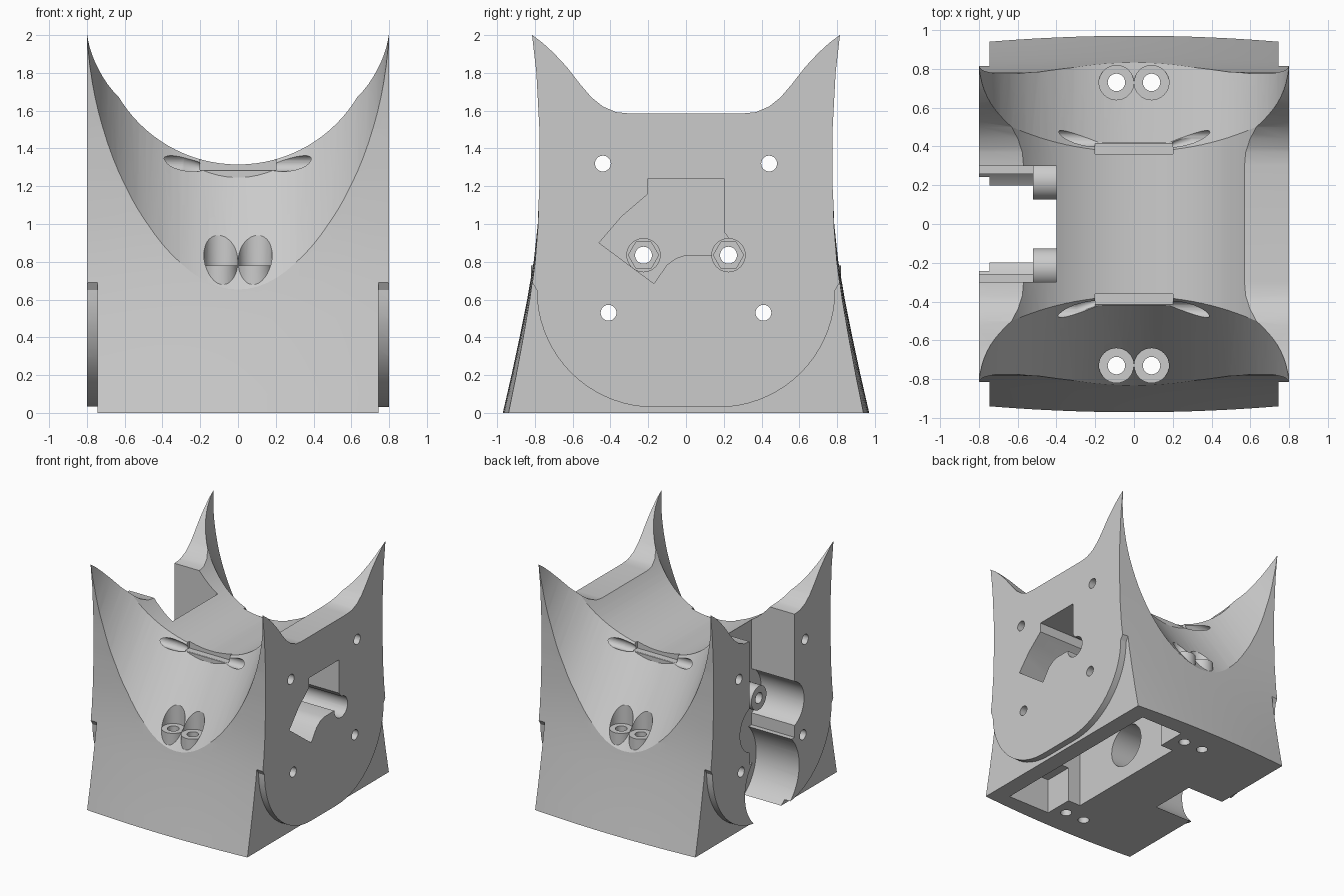
import bpy, bmesh, math
from mathutils import Vector

cube = bpy.data.objects.get("Cube")
if cube:
    bpy.data.objects.remove(cube, do_unlink=True)

gray = bpy.data.materials.new("light gray")
gray.use_nodes = True
color = (0.6, 0.6, 0.6, 1)
gray.diffuse_color = color
gray.node_tree.nodes["Principled BSDF"].inputs["Base Color"].default_value = color


def finish(bm, name):
    bmesh.ops.recalc_face_normals(bm, faces=bm.faces)
    mesh = bpy.data.meshes.new(name)
    bm.to_mesh(mesh)
    bm.free()
    mesh.materials.append(gray)
    ob = bpy.data.objects.new(name, mesh)
    bpy.context.collection.objects.link(ob)
    return ob


def loft(rings, name):
    bm = bmesh.new()
    loops = [[bm.verts.new(p) for p in ring] for ring in rings]
    n = len(loops[0])
    for a, b in zip(loops, loops[1:]):
        for i in range(n):
            j = (i + 1) % n
            bm.faces.new((a[i], a[j], b[j], b[i]))
    bm.faces.new(loops[0])
    bm.faces.new(loops[-1])
    return finish(bm, name)


def prism(profile, x0, x1, name):
    """Extrude a (y, z) outline along x."""
    return loft([[(x, y, z) for y, z in profile] for x in (x0, x1)], name)


def box(x0, x1, y0, y1, z0, z1, name):
    return prism([(y0, z0), (y1, z0), (y1, z1), (y0, z1)], x0, x1, name)


def rod(p0, p1, r, name, sides=32):
    p0, p1 = Vector(p0), Vector(p1)
    turn = (p1 - p0).to_track_quat('Z', 'Y')
    angles = [math.tau * i / sides for i in range(sides)]
    offs = [turn @ Vector((r * math.cos(a), r * math.sin(a), 0)) for a in angles]
    return loft([[p + o for o in offs] for p in (p0, p1)], name)


def combine(tool, op='DIFFERENCE'):
    tool.hide_render = True
    mod = body.modifiers.new(op, 'BOOLEAN')
    mod.operation = op
    mod.solver = 'EXACT'
    mod.object = tool
    bpy.context.view_layer.objects.active = body
    bpy.ops.object.modifier_apply(modifier=mod.name)
    bpy.data.objects.remove(tool, do_unlink=True)


def interp(table, t):
    for (a, u), (b, v) in zip(table, table[1:]):
        if t <= b:
            return u + (v - u) * (t - a) / (b - a)
    return table[-1][1]


# Main body: flared front and back walls, bowed toward the base
wall = [(0, .97), (.2, .924), (.4, .881), (.6, .841), (.8, .808), (1, .786),
        (1.2, .776), (1.5, .776), (1.8, .792), (2, .815)]
xs = [-.8 + .1 * i for i in range(17)]
rings = []
for k in range(21):
    z = k / 10
    half = [(x, interp(wall, z) - .055 * x * x * max(0, 1 - z / 1.1)) for x in xs]
    rings.append([(x, -y, z) for x, y in half] + [(x, y, z) for x, y in reversed(half)])
body = loft(rings, "saddle_mount")

# Top: flat middle sweeping up to the corners
sweep = [(.3, 1.585), (.37, 1.592), (.44, 1.622), (.5, 1.67), (.56, 1.74),
         (.63, 1.83), (.7, 1.905), (.76, 1.96), (.814, 2), (1.2, 2.2)]
outline = [(-y, z) for y, z in reversed(sweep)] + sweep + [(1.2, 3), (-1.2, 3)]
combine(prism(outline, -1, 1, "top_cutter"))

# Central trough, then a tilted round scoop at front and back
combine(rod((0, -2, 2.052), (0, 2, 2.052), .737, "trough_cutter", 96))
for s in (1, -1):
    n, d = Vector((0, -.821 * s, .571)), Vector((0, -.571 * s, -.821))
    c = n * 1.855
    combine(rod(c - d * 2.6, c + d * .9, .799, "scoop_cutter", 96))

# Rounded side plates: trim the sides back around them
arc = []
for i in range(19):
    a = math.pi / 2 * i / 18
    arc.append((.17 + .62 * math.cos(a), .65 - .62 * math.sin(a)))
arc = [(1.2, .8), (.82, .7)] + arc
trim = arc + [(-y, z) for y, z in reversed(arc)] + [(-1.2, -.2), (1.2, -.2)]
for s in (1, -1):
    combine(prism(trim, .745 * s, 1 * s, "side_trim"))

# Open slot on one side, opening into rounded chambers with axle bosses
combine(box(-1, -.4, -.3, .3, .55, 3, "slot_cutter"))
combine(rod((-1, 0, .3), (-.4, 0, .3), .36, "lower_chamber", 64))
for s in (1, -1):
    combine(rod((-1, .225 * s, .835), (-.4, .225 * s, .835), .2, "axle_chamber", 48))
for s in (1, -1):
    combine(rod((-.52, .225 * s, .835), (-.38, .225 * s, .835), .1, "axle_boss"), 'UNION')

# Shaped pocket in the other side
pocket = [(-.2, 1.24), (.2, 1.24), (.2, .96), (.23, .92), (.23, .836), (0, .836),
          (-.05, .82), (-.1, .785), (-.17, .685), (-.46, .9), (-.34, 1.04), (-.2, 1.16)]
combine(prism(pocket, .3, 1, "pocket_cutter"))

# Cavity in the underside with a round opening to the chamber
combine(box(.08, .6, -.57, .57, -.2, .6, "cavity_cutter"))
combine(box(.2, .599, -.82, .82, -.2, .3, "cavity_end_cutter"))
combine(rod((-.5, 0, .3), (.2, 0, .3), .18, "round_opening", 48))

# Vertical screw sleeves, counterbores, strap seats and dents in each scoop
for sy in (1, -1):
    for sx in (1, -1):
        x, y = .0905 * sx, .73 * sy
        combine(rod((x, y, .55), (x, y, .78), .09, "screw_sleeve"), 'UNION')
    for sx in (1, -1):
        x, y = .0905 * sx, .73 * sy
        combine(rod((x, y, .78), (x, y, 1.4), .09, "counterbore"))
        combine(rod((x, y, -.2), (x, y, 1.4), .045, "screw_hole", 24))
        bm = bmesh.new()
        bmesh.ops.create_uvsphere(bm, u_segments=24, v_segments=12, radius=1)
        for v in bm.verts:
            u = v.co.x * .12
            v.co = (sx * (.285 + u), sy * (.43 + .3 * u + .035 * v.co.y),
                    1.315 + .2 * u + .04 * v.co.z)
        combine(finish(bm, "strap_dent"))
    y0, y1 = sorted((.36 * sy, .42 * sy))
    combine(box(-.2, .2, y0, y1, 1.235, 1.286, "strap_seat"), 'UNION')
    combine(box(-.2, .2, y0, y1, 1.286, 1.5, "strap_recess"))

# Cross holes and nut seats
for s in (1, -1):
    for y, z in ((.44, 1.32), (.41, .53)):
        combine(rod((-1, y * s, z), (1, y * s, z), .042, "bolt_hole", 24))
    y = .225 * s
    combine(rod((.25, y, .835), (1, y, .835), .088, "nut_recess"))
    combine(rod((.18, y, .835), (.3, y, .835), .08, "nut_seat", 6))
    combine(rod((-1, y, .835), (.5, y, .835), .045, "axle_hole", 24))

# Smooth curved walls, crisp edges
bpy.ops.object.select_all(action='DESELECT')
body.select_set(True)
bpy.context.view_layer.objects.active = body
bpy.ops.object.shade_smooth_by_angle(angle=math.radians(25))
